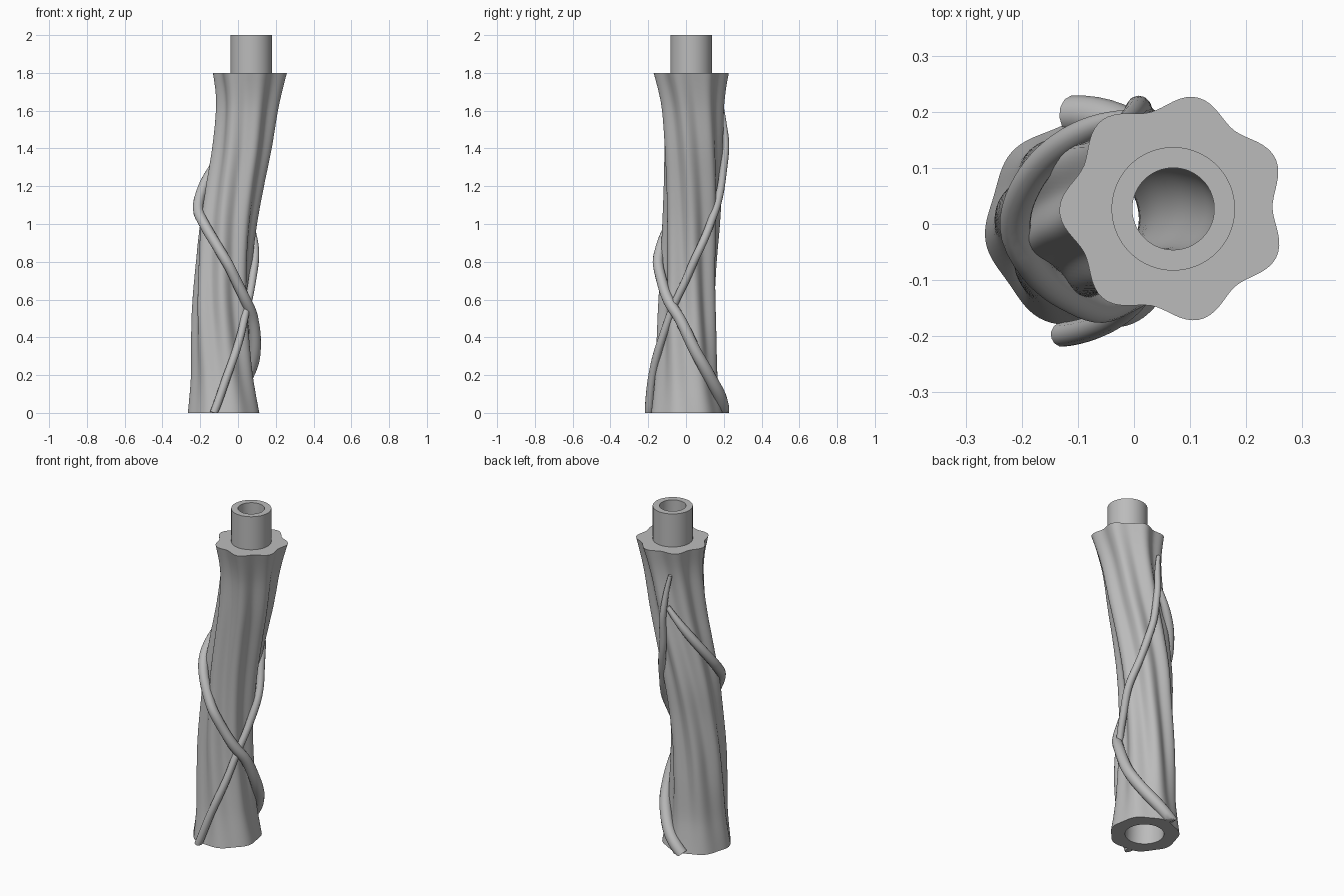
import bpy, bmesh, math
from mathutils import Vector

cube = bpy.data.objects.get("Cube")
if cube:
    bpy.data.objects.remove(cube, do_unlink=True)

grey = bpy.data.materials.new("grey")
grey.use_nodes = True
grey.diffuse_color = (0.5, 0.5, 0.5, 1)
grey.node_tree.nodes["Principled BSDF"].inputs["Base Color"].default_value = (0.5, 0.5, 0.5, 1)

TOP = 1.8
SIDES = 112
LOBES = 7

# Trunk keys: height, centre x, centre y, mean radius
TRUNK = [(0, -.075, 0, .187), (.1, -.078, 0, .172), (.2, -.081, 0, .16),
         (.4, -.087, .005, .15), (.6, -.087, .01, .143), (.8, -.075, .018, .14),
         (1.0, -.055, .028, .143), (1.2, -.02, .034, .145), (1.4, .02, .035, .148),
         (1.6, .05, .033, .155), (1.7, .062, .03, .168), (1.8, .07, .027, .19)]

# Vine keys: height, angle round the trunk, gap above the bark, thickness
VINE_A = [(0, 100, .006, .034), (.15, 55, .01, .034), (.3, 20, .022, .032),
          (.5, -14, .02, .03), (.6, -40, .016, .029), (.7, -63, .014, .028),
          (.8, -85, .022, .028), (.9, -110, .012, .028), (1.0, -140, .014, .028),
          (1.08, -168, .024, .028), (1.2, -197, .02, .027), (1.35, -230, .012, .024),
          (1.47, -255, .006, .014)]
VINE_B = [(0, -105, .012, .022), (.2, -82, .014, .022), (.4, -53, .008, .021),
          (.54, -33, .006, .02), (.7, -6, .012, .021), (.85, 15, .022, .022),
          (1.0, 40, .008, .021), (1.1, 57, .008, .021), (1.25, 80, .01, .02),
          (1.42, 95, .022, .019), (1.55, 106, .012, .016), (1.66, 118, .004, .011)]


def sample(keys, z):
    """Smooth interpolation of the keyed values at height z."""
    last = len(keys) - 1
    i = 0
    while i < last - 1 and z > keys[i + 1][0]:
        i += 1
    a, b = keys[i], keys[i + 1]
    p, n = keys[max(i - 1, 0)], keys[min(i + 2, last)]
    h = b[0] - a[0]
    t = (z - a[0]) / h
    out = []
    for k in range(1, len(a)):
        m0 = (b[k] - p[k]) / (b[0] - p[0]) * h
        m1 = (n[k] - a[k]) / (n[0] - a[0]) * h
        d = b[k] - a[k]
        out.append(a[k] + t * (m0 + t * (3 * d - 2 * m0 - m1 + t * (m0 + m1 - 2 * d))))
    return out


def bark_radius(z, angle):
    """Radius of the twisted, fluted trunk."""
    r = sample(TRUNK, z)[2]
    depth = .005 + .008 * min(z / .5, 1)
    crest = math.radians(78 + 60 * (1 - z / TOP))
    return r + depth * math.cos(LOBES * (angle - crest))


def loft(name, rings, closed):
    """Skin a list of equal rings; join last to first, or cap the ends."""
    bm = bmesh.new()
    loops = [[bm.verts.new(p) for p in ring] for ring in rings]
    pairs = list(zip(loops, loops[1:]))
    if closed:
        pairs.append((loops[-1], loops[0]))
    n = len(rings[0])
    for low, high in pairs:
        for i in range(n):
            j = (i + 1) % n
            bm.faces.new((low[i], low[j], high[j], high[i]))
    if not closed:
        bm.faces.new(loops[0][::-1])
        bm.faces.new(loops[-1])
    bmesh.ops.recalc_face_normals(bm, faces=bm.faces)
    mesh = bpy.data.meshes.new(name)
    bm.to_mesh(mesh)
    bm.free()
    mesh.materials.append(grey)
    ob = bpy.data.objects.new(name, mesh)
    bpy.context.collection.objects.link(ob)
    bpy.ops.object.select_all(action='DESELECT')
    ob.select_set(True)
    bpy.context.view_layer.objects.active = ob
    bpy.ops.object.shade_smooth_by_angle(angle=math.radians(40))
    return ob


def circle(z, r):
    cx, cy, _ = sample(TRUNK, min(z, TOP))
    angles = [math.tau * i / SIDES for i in range(SIDES)]
    return [Vector((cx + r * math.cos(a), cy + r * math.sin(a), z)) for a in angles]


def bark_ring(z):
    cx, cy, _ = sample(TRUNK, z)
    ring = []
    for i in range(SIDES):
        a = math.tau * i / SIDES
        r = bark_radius(z, a)
        ring.append(Vector((cx + r * math.cos(a), cy + r * math.sin(a), z)))
    return ring


# Trunk: fluted bark, round peg on top, bore running down the bent axis
STEPS = 45
heights = [TOP * i / STEPS for i in range(STEPS + 1)]
rings = [bark_ring(z) for z in heights]
rings += [circle(TOP, .11), circle(2, .11), circle(2, .073)]
rings += [circle(z, .107 - .034 * z / TOP) for z in reversed(heights)]
loft("trunk", rings, True)


# Vines: tapering tubes winding round the bark
def vine(name, keys, steps=72, sides=12):
    path = []
    for i in range(steps + 1):
        z = keys[-1][0] * i / steps
        deg, gap, thick = sample(keys, z)
        a = math.radians(deg)
        cx, cy, mean = sample(TRUNK, z)
        r = mean + .005 + gap
        path.append((Vector((cx + r * math.cos(a), cy + r * math.sin(a), z)),
                     Vector((math.cos(a), math.sin(a), 0)), thick))
    rings = []
    for i, (p, out, thick) in enumerate(path):
        along = (path[min(i + 1, steps)][0] - path[max(i - 1, 0)][0]).normalized()
        side = along.cross(out).normalized()
        up = side.cross(along)
        ring = []
        for k in range(sides):
            t = math.tau * k / sides
            v = p + thick * (math.cos(t) * up + math.sin(t) * side)
            v.z = max(v.z, 0)
            ring.append(v)
        rings.append(ring)
    return loft(name, rings, False)


vine("thick_vine", VINE_A)
vine("thin_vine", VINE_B)
